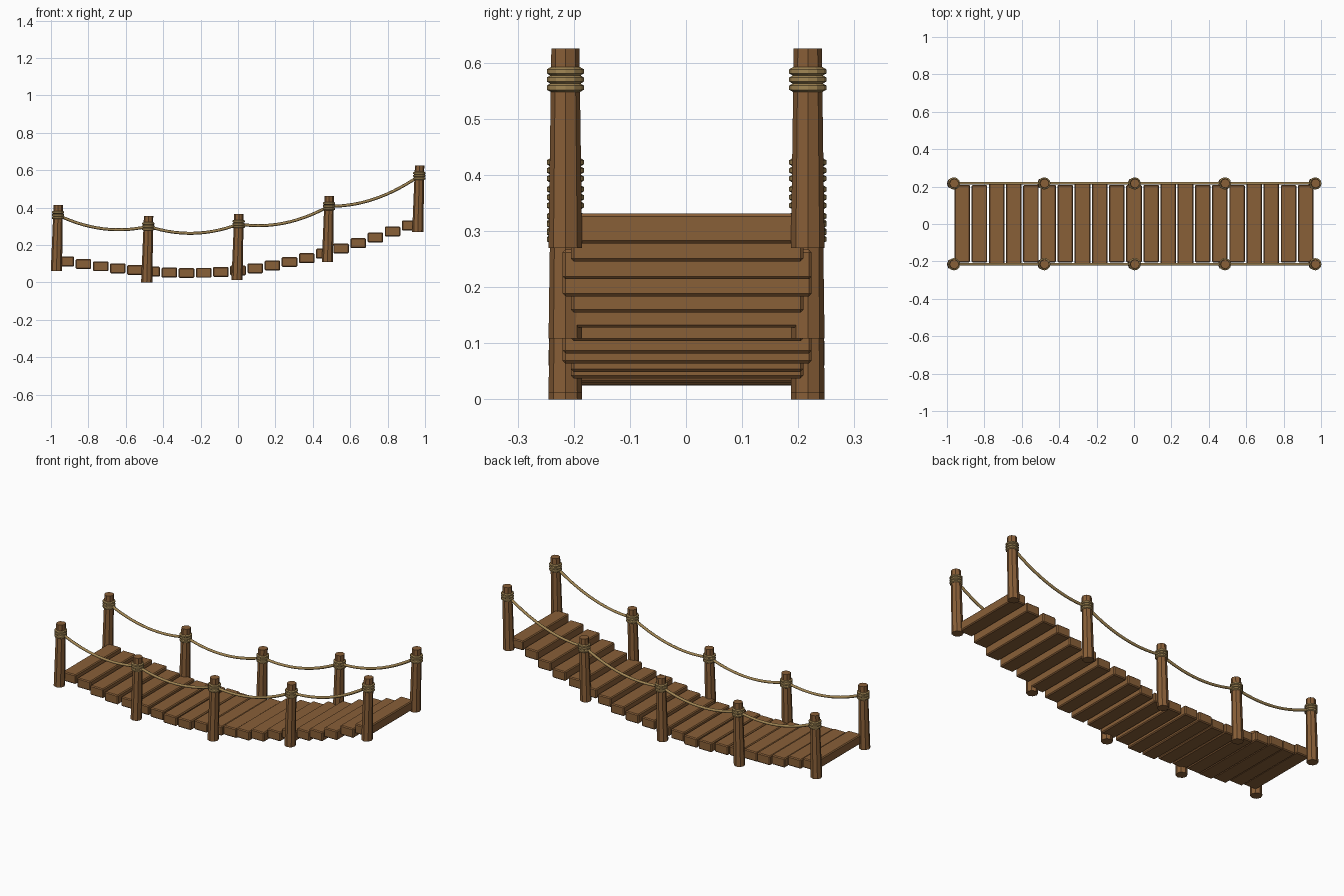
import bpy, bmesh, math
from mathutils import Matrix, Vector

cube = bpy.data.objects.get("Cube")
if cube:
    bpy.data.objects.remove(cube, do_unlink=True)


def material(name, rgb):
    mat = bpy.data.materials.new(name)
    mat.use_nodes = True
    mat.diffuse_color = (*rgb, 1)
    bsdf = mat.node_tree.nodes["Principled BSDF"]
    bsdf.inputs["Base Color"].default_value = (*rgb, 1)
    bsdf.inputs["Roughness"].default_value = 0.9
    return mat


WOOD = material("brown_wood", (0.25, 0.115, 0.039))
ROPE = material("tan_rope", (0.36, 0.24, 0.09))


def add_object(name, bm, mat, location):
    mesh = bpy.data.meshes.new(name)
    bmesh.ops.recalc_face_normals(bm, faces=bm.faces)
    bm.to_mesh(mesh)
    bm.free()
    mesh.materials.append(mat)
    obj = bpy.data.objects.new(name, mesh)
    obj.location = location
    bpy.context.collection.objects.link(obj)
    return obj


def tube(bm, points, side, radius, sides, closed=False):
    """Sweep a round section along points; side is the fixed sideways axis, or None for radial."""
    rings = []
    count = len(points)
    for i, p in enumerate(points):
        if closed:
            a, b = p.normalized(), Vector((0, 0, 1))
        else:
            t = (points[min(i + 1, count - 1)] - points[max(i - 1, 0)]).normalized()
            a, b = side, t.cross(side)
        angles = [math.tau * (k + 0.5) / sides for k in range(sides)]
        rings.append([bm.verts.new(p + radius * (a * math.cos(t) + b * math.sin(t)))
                      for t in angles])
    for i in range(count if closed else count - 1):
        r, s = rings[i], rings[(i + 1) % count]
        for k in range(sides):
            n = (k + 1) % sides
            bm.faces.new((r[k], r[n], s[n], s[k]))


# Deck: stepped planks following a sagging line
PITCH = 0.0918
END = 10 * PITCH


def deck_height(x):
    return 0.208 + 0.105 * x - 0.144 * math.cos(math.pi * x / (2 * END))


for i in range(-10, 11):
    x = i * PITCH
    length = 0.444 if i % 5 in (2, 3) else 0.414
    bm = bmesh.new()
    bmesh.ops.create_cube(bm, size=1, matrix=Matrix.Diagonal((0.083, length, 0.053, 1)))
    plank = add_object("deck_plank", bm, WOOD, (x, 0.002, deck_height(x)))
    bevel = plank.modifiers.new("worn_edges", "BEVEL")
    bevel.width = 0.005
    bevel.segments = 1

# Posts, lashings and hand ropes on both sides
SPACING = 0.483
BASES = [0.06, 0.0, 0.012, 0.108, 0.27]
HEIGHT, GRIP, LEAN = 0.355, 0.3, 0.01
STEPS = 14

for side_name, y in (("front", -0.215), ("back", 0.217)):
    grips = []
    for i, base in enumerate(BASES):
        x = (i - 2) * SPACING
        # Tapered eight-sided post with a slight lean
        bm = bmesh.new()
        bmesh.ops.create_cone(bm, cap_ends=True, segments=8, radius1=0.03, radius2=0.025,
                              depth=HEIGHT)
        for v in bm.verts:
            v.co.x += LEAN * v.co.z / HEIGHT
        add_object(side_name + "_post", bm, WOOD, (x, y, base + HEIGHT / 2))

        # Three rope turns around the post
        bm = bmesh.new()
        for turn in (-1, 0, 1):
            ring = [Vector((0.0265 * math.cos(math.tau * k / 12),
                            0.0265 * math.sin(math.tau * k / 12), 0)) for k in range(12)]
            start = len(bm.verts)
            tube(bm, ring, None, 0.0075, 6, closed=True)
            bm.verts.ensure_lookup_table()
            for v in bm.verts[start:]:
                v.co.z += turn * 0.0145
        grip = Vector((x + LEAN * 0.35, y, base + GRIP))
        add_object(side_name + "_post_lashing", bm, ROPE, grip)
        grips.append(grip)

    # Sagging rope between neighbouring posts
    for a, b in zip(grips, grips[1:]):
        path = []
        for k in range(STEPS + 1):
            t = k / STEPS
            p = a.lerp(b, t)
            p.z -= 0.043 * 4 * t * (1 - t)
            path.append(p)
        bm = bmesh.new()
        tube(bm, path, Vector((0, 1, 0)), 0.008, 6)
        rope = add_object(side_name + "_hand_rope", bm, ROPE, (0, 0, 0))
        for face in rope.data.polygons:
            face.use_smooth = True
